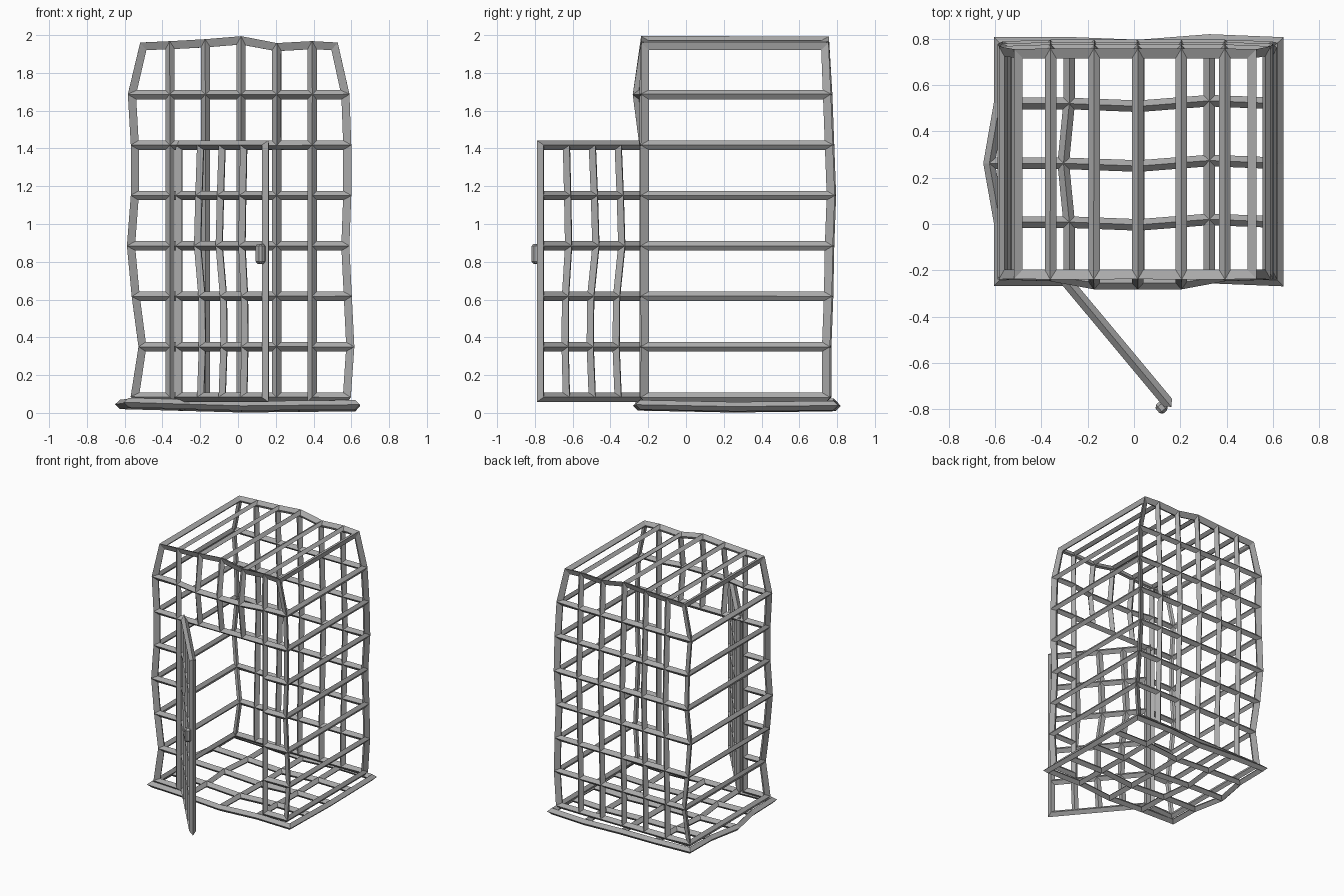
import bpy, bmesh
from mathutils import Vector

if "Cube" in bpy.data.objects:
    bpy.data.objects.remove(bpy.data.objects["Cube"], do_unlink=True)

BAR = 0.05

iron = bpy.data.materials.new("grey iron")
iron.use_nodes = True
grey = (0.4, 0.4, 0.4, 1)
iron.diffuse_color = grey
iron.node_tree.nodes["Principled BSDF"].inputs["Base Color"].default_value = grey


def finish(name, bm):
    bmesh.ops.remove_doubles(bm, verts=bm.verts, dist=0.0005)
    bmesh.ops.recalc_face_normals(bm, faces=bm.faces)
    mesh = bpy.data.meshes.new(name)
    bm.to_mesh(mesh)
    bm.free()
    mesh.materials.append(iron)
    obj = bpy.data.objects.new(name, mesh)
    bpy.context.collection.objects.link(obj)
    return obj


def add_grid(bm, point, cols, rows, skip=lambda i, j: False):
    """Quad sheet through point(i, j); each edge later becomes a bar."""
    for i in range(cols):
        for j in range(rows):
            if not skip(i, j):
                corners = [(i, j), (i + 1, j), (i + 1, j + 1), (i, j + 1)]
                bm.faces.new([bm.verts.new(point(*c)) for c in corners])


def make_bars(obj):
    mod = obj.modifiers.new("bars", "WIREFRAME")
    mod.thickness = BAR
    mod.offset = 0
    mod.use_even_offset = True
    mod.use_boundary = True
    mod.use_replace = True


# Cage: crooked outline shared by the front and back sheets
LEFT = [-0.55, -0.51, -0.545, -0.57, -0.55, -0.55, -0.565, -0.505]
RIGHT = [0.58, 0.598, 0.585, 0.572, 0.582, 0.582, 0.572, 0.515]
COLUMNS = [0, -0.36, -0.172, 0.016, 0.204, 0.392, 0]
TOP = [1.945, 1.95, 1.96, 1.975, 1.94, 1.95, 1.945]
BACK = [0.745, 0.745, 0.755, 0.76, 0.77, 0.76, 0.75, 0.74]


def cage_point(i, j, back):
    x = LEFT[j] if i == 0 else RIGHT[j] if i == 6 else COLUMNS[i]
    z = TOP[i] if j == 7 else 0.083 + 0.267 * j
    y = BACK[j] if back else -0.222
    if not back and j == 6 and 1 < i < 5:
        y -= 0.035
    return Vector((x, y, z))


bm = bmesh.new()
add_grid(bm, lambda i, j: cage_point(i, j, False), 6, 7,
         lambda i, j: 1 <= i <= 4 and j < 5)            # front with doorway
add_grid(bm, lambda i, j: cage_point(i, j, True), 6, 7)  # back
for i in (0, 6):                                        # sides
    add_grid(bm, lambda k, j: cage_point(i, j, k == 1), 1, 7)
add_grid(bm, lambda i, k: cage_point(i, 7, k == 1), 6, 1)  # roof
make_bars(finish("cage_bars", bm))

# Floor: sagging, slightly bent grid
FLOOR_X = [-0.58, -0.28, 0.02, 0.325, 0.62]
FLOOR_Y = [-0.243, 0.008, 0.262, 0.52, 0.782]


def floor_point(i, j):
    x, y = FLOOR_X[i], FLOOR_Y[j]
    if j == 2 and i < 2:
        x -= 0.045 if i == 0 else 0.025
    if i == 3:
        y += 0.012
    elif i == 2:
        y -= 0.012
    sag = 0.012 * (1 - abs(i - 2) / 2) + 0.008 * (1 - abs(j - 2) / 2)
    return Vector((x, y, 0.055 - 0.003 * i - 0.001 * j - sag))


bm = bmesh.new()
add_grid(bm, floor_point, 4, 4)
make_bars(finish("floor_grate", bm))

# Door: swung open on its hinge, inner bars wobbling
HINGE = Vector((-0.312, -0.222, 0))
EDGE = Vector((0.145, -0.77, 0))
WOBBLE = [0, 0.02, 0.035, -0.015, -0.02, 0]


def door_point(i, j):
    t = i / 4
    if 0 < i < 4:
        t -= WOBBLE[5 - j] * (0.6 if i == 3 else 1)
    p = HINGE.lerp(EDGE, t)
    p.z = 0.083 + 0.267 * j
    return p


bm = bmesh.new()
add_grid(bm, door_point, 4, 5)
make_bars(finish("door", bm))

# Door handle: chamfered block on the outer face
bm = bmesh.new()
bmesh.ops.create_cube(bm, size=1)
bmesh.ops.scale(bm, vec=(0.05, 0.045, 0.105), verts=bm.verts)
bmesh.ops.bevel(bm, geom=bm.edges[:], offset=0.012, segments=1, affect="EDGES")
handle = finish("door_handle", bm)
along = (EDGE - HINGE).normalized()
outward = Vector((along.y, -along.x, 0))
handle.location = EDGE + outward * 0.034 + Vector((0, 0, 0.842))
handle.rotation_euler.z = Vector((1, 0)).angle_signed(along.xy) * -1
